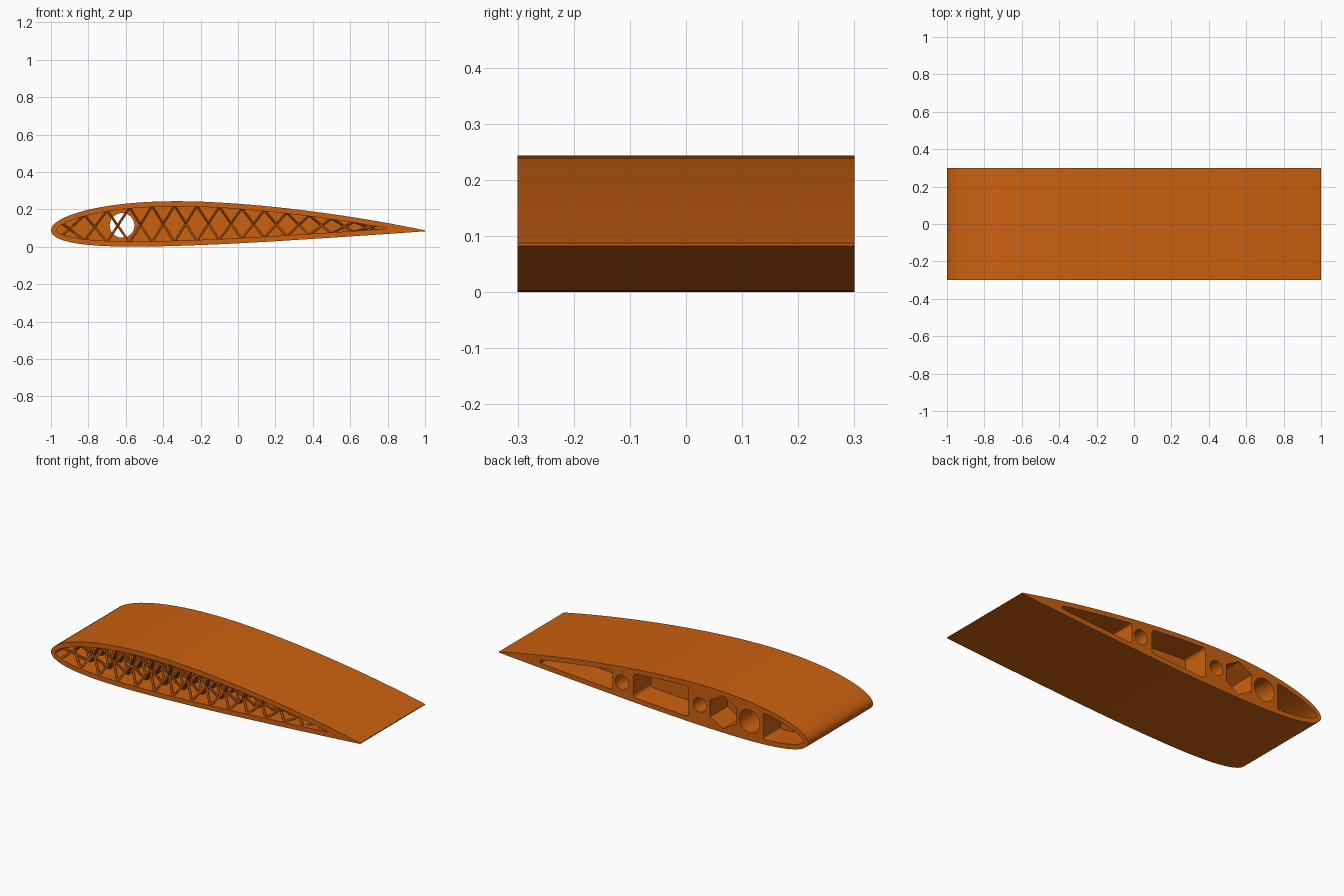
import bpy, bmesh, math
from mathutils import Vector

if "Cube" in bpy.data.objects:
    bpy.data.objects.remove(bpy.data.objects["Cube"])

CHORD, HALF, SKIN, Z0 = 2.0, 0.3, 0.028, 0.085
WEB_FRONT, WEB_BACK = 0.10, 0.14      # solid web between lattice bay and pockets

orange = bpy.data.materials.new("orange")
orange.diffuse_color = (0.6, 0.12, 0.005, 1)
orange.use_nodes = True
orange.node_tree.nodes["Principled BSDF"].inputs["Base Color"].default_value = orange.diffuse_color


# Airfoil maths: 12% thick section with 2% camber
def camber(c):
    m, p = 0.02, 0.4
    if c < p:
        return m / p**2 * (2*p*c - c*c), 2*m / p**2 * (p - c)
    return m / (1-p)**2 * (1 - 2*p + 2*p*c - c*c), 2*m / (1-p)**2 * (p - c)


def thick(c):
    return 0.6 * (0.2969*math.sqrt(c) - 0.126*c - 0.3516*c**2 + 0.2843*c**3 - 0.1015*c**4)


def surface(c, side):
    y, slope = camber(c)
    a = math.atan(slope)
    t = thick(c) * side
    return Vector((-1 + CHORD*(c - t*math.sin(a)), Z0 + CHORD*(y + t*math.cos(a))))


def mid_z(x):
    return Z0 + CHORD * camber((x + 1) / CHORD)[0]


N = 48
cs = [(1 - math.cos(math.pi*i/N)) / 2 for i in range(N + 1)]
upper = [surface(c, 1) for c in cs]
lower = [surface(c, -1) for c in cs]


def inset(pts, side):
    out = [Vector((-1 + SKIN, Z0))]
    for i in range(1, N):
        if cs[i] > 0.3 and CHORD*thick(cs[i]) < SKIN*1.02:
            break
        d = (pts[i+1] - pts[i-1]).normalized()
        p = pts[i] + Vector((d.y, -d.x)) * side * SKIN
        if p.x > out[-1].x:
            out.append(p)
    return out


in_up, in_low = inset(upper, 1), inset(lower, -1)


def height(pts, x):
    for a, b in zip(pts, pts[1:]):
        if x <= b.x:
            return a.y + (b.y - a.y) * (x - a.x) / (b.x - a.x)
    return pts[-1].y


# Extrude an x-z outline along y
def prism(name, pts, y0, y1, round_x=(), radius=0.018):
    bm = bmesh.new()
    f = bm.faces.new([bm.verts.new((p[0], y0, p[1])) for p in pts])
    ext = bmesh.ops.extrude_face_region(bm, geom=[f])
    bmesh.ops.translate(bm, vec=(0, y1 - y0, 0),
                        verts=[v for v in ext["geom"] if isinstance(v, bmesh.types.BMVert)])
    edges = [e for e in bm.edges if abs(e.verts[0].co.y - e.verts[1].co.y) > 0.01
             and any(abs(e.verts[0].co.x - x) < 1e-4 for x in round_x)]
    if edges:
        bmesh.ops.bevel(bm, geom=edges, offset=radius, segments=4, profile=0.5, affect='EDGES')
    bmesh.ops.recalc_face_normals(bm, faces=bm.faces)
    me = bpy.data.meshes.new(name)
    bm.to_mesh(me)
    bm.free()
    ob = bpy.data.objects.new(name, me)
    bpy.context.collection.objects.link(ob)
    return ob


def activate(ob):
    bpy.ops.object.select_all(action='DESELECT')
    ob.select_set(True)
    bpy.context.view_layer.objects.active = ob


def cut(ob, cutter):
    cutter.hide_render = True
    m = ob.modifiers.new("cut", 'BOOLEAN')
    m.operation, m.solver, m.object = 'DIFFERENCE', 'EXACT', cutter
    activate(ob)
    bpy.ops.object.modifier_apply(modifier=m.name)
    bpy.data.objects.remove(cutter)


def ngon(x, r, n, turn=0.0):
    return [(x + r*math.cos(turn + math.tau*i/n), mid_z(x) + r*math.sin(turn + math.tau*i/n))
            for i in range(n)]


def bay(x0, x1, n, power=1):
    xs = [x0 + (x1 - x0) * (i/n)**power for i in range(n + 1)]
    pts = [(x, height(in_up, x)) for x in xs] + [(x, height(in_low, x)) for x in reversed(xs)]
    return pts[1:] if abs(pts[0][1] - pts[-1][1]) < 1e-5 else pts


# Wing body
body = prism("wing_body", upper + lower[:0:-1], -HALF, HALF)

# Front lattice bay
cut(body, prism("front_bay", in_up + in_low[:0:-1], -HALF - 0.1, WEB_FRONT))

# Back pockets
BACK = HALF + 0.1
cut(body, prism("nose_pocket", bay(-1 + SKIN, -0.71, 12, 2), WEB_BACK, BACK, (-0.71,), 0.012))
cut(body, prism("hex_pocket", ngon(-0.45, 0.097, 6, math.pi/6), WEB_BACK, BACK))
cut(body, prism("middle_pocket", bay(-0.227, 0.13, 8), WEB_BACK, BACK, (-0.227, 0.13)))
cut(body, prism("tail_pocket", bay(0.266, 0.73, 12), WEB_BACK, BACK, (0.266,), 0.012))
for x in (-0.30, 0.205):
    cut(body, prism("small_hole", ngon(x, 0.042, 32), WEB_BACK, BACK))
# Through hole
cut(body, prism("spar_hole", ngon(-0.62, 0.066, 40), 0.0, BACK))
body.data.materials.append(orange)
activate(body)
bpy.ops.object.shade_smooth_by_angle(angle=math.radians(25))

# Lattice: body-diagonal struts crossing in every cell
bm = bmesh.new()


def strut(a, b, r=0.0075):
    d = b - a
    res = bmesh.ops.create_cone(bm, cap_ends=True, segments=6, radius1=r, radius2=r, depth=d.length)
    rot = d.to_track_quat('Z', 'Y')
    for v in res["verts"]:
        v.co = rot @ v.co + (a + b) / 2


CELLS_X, CELLS_Y = 14, 4
X0, X1, Y0, Y1 = -0.94, 0.74, -0.285, WEB_FRONT
dx, dy = (X1 - X0) / CELLS_X, (Y1 - Y0) / CELLS_Y
for i in range(CELLS_X):
    for j in range(CELLS_Y):
        for sx in (0, 1):
            for sy in (0, 1):
                xa, xb = X0 + (i + sx)*dx, X0 + (i + 1 - sx)*dx
                ya, yb = Y0 + (j + sy)*dy, Y0 + (j + 1 - sy)*dy
                strut(Vector((xa, ya, height(in_low, xa) - 0.006)),
                      Vector((xb, yb, height(in_up, xb) + 0.006)))
me = bpy.data.meshes.new("lattice_struts")
bm.to_mesh(me)
bm.free()
lattice = bpy.data.objects.new("lattice_struts", me)
bpy.context.collection.objects.link(lattice)
me.materials.append(orange)
